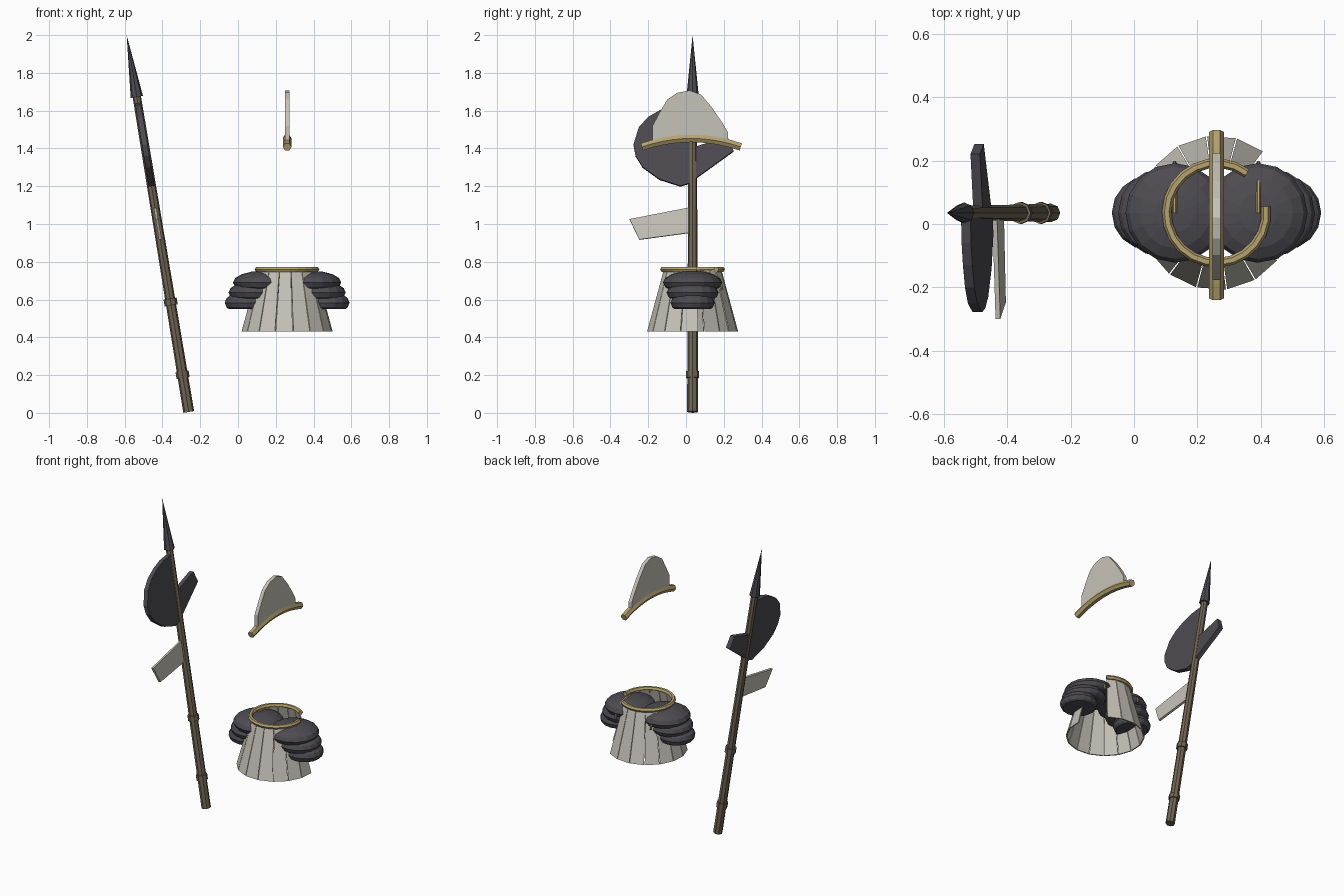
import bpy, bmesh
from math import sin, cos, pi, radians
from mathutils import Matrix, Vector

cube = bpy.data.objects.get("Cube")
if cube:
    bpy.data.objects.remove(cube, do_unlink=True)


def material(name, rgb):
    m = bpy.data.materials.new(name)
    m.use_nodes = True
    m.diffuse_color = (*rgb, 1)
    m.node_tree.nodes["Principled BSDF"].inputs["Base Color"].default_value = (*rgb, 1)
    return m


PLATE = material("pale plate", (0.56, 0.545, 0.48))
DARK = material("dark iron", (0.075, 0.071, 0.083))
BRASS = material("brass trim", (0.46, 0.36, 0.16))
WOOD = material("brown wood", (0.165, 0.13, 0.09))


def add_object(name, mesh, mat, matrix=Matrix()):
    mesh.materials.clear()
    mesh.materials.append(mat)
    ob = bpy.data.objects.new(name, mesh)
    ob.matrix_world = matrix
    bpy.context.collection.objects.link(ob)
    return ob


def finish(name, bm, mat, matrix=Matrix()):
    bmesh.ops.recalc_face_normals(bm, faces=bm.faces)
    mesh = bpy.data.meshes.new(name)
    bm.to_mesh(mesh)
    bm.free()
    return add_object(name, mesh, mat, matrix)


def slab(name, outline, thickness, mat, matrix):
    """Plate with an outline in the YZ plane, extruded along X."""
    bm = bmesh.new()
    face = bm.faces.new([bm.verts.new((-thickness / 2, y, z)) for y, z in outline])
    grown = bmesh.ops.extrude_face_region(bm, geom=[face])["geom"]
    moved = [v for v in grown if isinstance(v, bmesh.types.BMVert)]
    bmesh.ops.translate(bm, verts=moved, vec=(thickness, 0, 0))
    return finish(name, bm, mat, matrix)


def rod(name, r1, r2, start, end, mat, matrix):
    """Eight-sided cone or cylinder along local Z."""
    bm = bmesh.new()
    bmesh.ops.create_cone(bm, cap_ends=True, segments=8, radius1=r1, radius2=r2,
                          depth=end - start,
                          matrix=Matrix.Translation((0, 0, (start + end) / 2)))
    return finish(name, bm, mat, matrix)


def tube(name, points, radius, mat):
    """Faceted bar swept along a path."""
    curve = bpy.data.curves.new(name, "CURVE")
    curve.dimensions = "3D"
    curve.bevel_depth = radius
    curve.bevel_resolution = 1
    curve.use_fill_caps = True
    spline = curve.splines.new("POLY")
    spline.points.add(len(points) - 1)
    for p, co in zip(spline.points, points):
        p.co = (*co, 1)
    spline.use_smooth = False
    temp = bpy.data.objects.new(name + "_path", curve)
    bpy.context.collection.objects.link(temp)
    deps = bpy.context.evaluated_depsgraph_get()
    mesh = bpy.data.meshes.new_from_object(temp.evaluated_get(deps))
    bpy.data.objects.remove(temp, do_unlink=True)
    return add_object(name, mesh, mat)


# Torso: tapered staves, with two left out at the back
CX, CY = 0.26, 0.035
STAVES, MISSING, STEP = 16, 2, 22.5
GAP_START = 7.5
gap_end = GAP_START + MISSING * STEP
bm = bmesh.new()
for i in range(STAVES - MISSING):
    a = radians(gap_end + i * STEP + 0.5)
    b = radians(gap_end + (i + 1) * STEP - 0.5)
    corners = []
    for inset in (0, 0.008):
        for r, z, t in ((0.243, 0.43, a), (0.243, 0.43, b), (0.153, 0.76, b), (0.153, 0.76, a)):
            corners.append(bm.verts.new((CX + (r - inset) * cos(t), CY + (r - inset) * sin(t), z)))
    outer, inner = corners[:4], corners[4:]
    bm.faces.new(outer)
    bm.faces.new(inner[::-1])
    for k in range(4):
        n = (k + 1) % 4
        bm.faces.new((outer[k], inner[k], inner[n], outer[n]))
finish("torso_staves", bm, PLATE)

# Open collar ring
arc = radians(360 - MISSING * STEP)
collar = [(CX + 0.157 * cos(radians(gap_end) + arc * i / 20),
           CY + 0.157 * sin(radians(gap_end) + arc * i / 20), 0.76) for i in range(21)]
tube("collar_ring", collar, 0.015, BRASS)

# Shoulders: three stacked flattened domes a side, with a trim arc behind
for side, label in ((1, "left"), (-1, "right")):
    for layer, (offset, radius, z) in enumerate(((0.13, 0.157, 0.69), (0.172, 0.138, 0.637),
                                                 (0.213, 0.117, 0.583))):
        bm = bmesh.new()
        bmesh.ops.create_uvsphere(bm, u_segments=16, v_segments=8, radius=1)
        bmesh.ops.scale(bm, verts=bm.verts, vec=(radius, radius, 0.062))
        cut = bmesh.ops.bisect_plane(bm, geom=bm.verts[:] + bm.edges[:] + bm.faces[:],
                                     plane_co=(0, 0, -0.032), plane_no=(0, 0, -1), clear_outer=True)
        rim = [e for e in cut["geom_cut"] if isinstance(e, bmesh.types.BMEdge)]
        bmesh.ops.holes_fill(bm, edges=rim, sides=0)
        finish(f"{label}_shoulder_dome_{layer + 1}", bm, DARK,
               Matrix.Translation((CX + side * offset, CY, z)))
    trim = [(CX + side * 0.132, CY + 0.157 * sin(t), 0.65 + 0.105 * cos(t))
            for t in (pi / 2 * i / 8 for i in range(9))]
    tube(f"{label}_shoulder_trim", trim, 0.007, BRASS)

# Helmet crest and its curved brim
crest = [(-0.177, 1.44), (-0.177, 1.52), (-0.14, 1.59), (-0.098, 1.66), (-0.045, 1.695),
         (0.02, 1.707), (0.08, 1.685), (0.135, 1.62), (0.19, 1.54), (0.222, 1.485), (0.222, 1.44)]
slab("helmet_crest", crest, 0.024, PLATE, Matrix.Translation((CX, 0, 0)))
brim = [(CX, 0.028 + 0.262 * t, 1.453 - 0.045 * t * t) for t in (i / 5 - 1 for i in range(11))]
tube("helmet_brim", brim, 0.023, BRASS)

# Polearm, built upright and then leaned over
lean = Matrix.Translation((-0.261, 0.035, 0.005)) @ Matrix.Rotation(radians(-9.35), 4, "Y")
rod("pole_shaft", 0.029, 0.022, 0, 1.71, WOOD, lean)
for i, s in enumerate((0.2, 0.59)):
    rod(f"pole_band_{i + 1}", 0.035, 0.035, s - 0.018, s + 0.018, WOOD, lean)
rod("spear_point", 0.033, 0, 1.69, 2.022, DARK, lean)


def on_pole(outline):
    return [(y - 0.035, (z - 0.005) / cos(radians(9.35))) for y, z in outline]


# Axe blade, rear hook and lower pale plate
blade = [(0.02, 1.64), (-0.06, 1.63), (-0.13, 1.605), (-0.2, 1.565), (-0.25, 1.51), (-0.278, 1.42),
         (-0.267, 1.36), (-0.23, 1.3), (-0.14, 1.235), (-0.03, 1.2), (0.02, 1.215)]
hook = [(0.04, 1.405), (0.22, 1.46), (0.252, 1.385), (0.04, 1.232)]
pennant = [(0.02, 1.087), (-0.299, 1.025), (-0.247, 0.917), (0.02, 0.953)]
slab("axe_blade", on_pole(blade), 0.03, DARK, lean)
slab("rear_hook", on_pole(hook), 0.03, DARK, lean)
slab("lower_plate", on_pole(pennant), 0.015, PLATE, lean)
